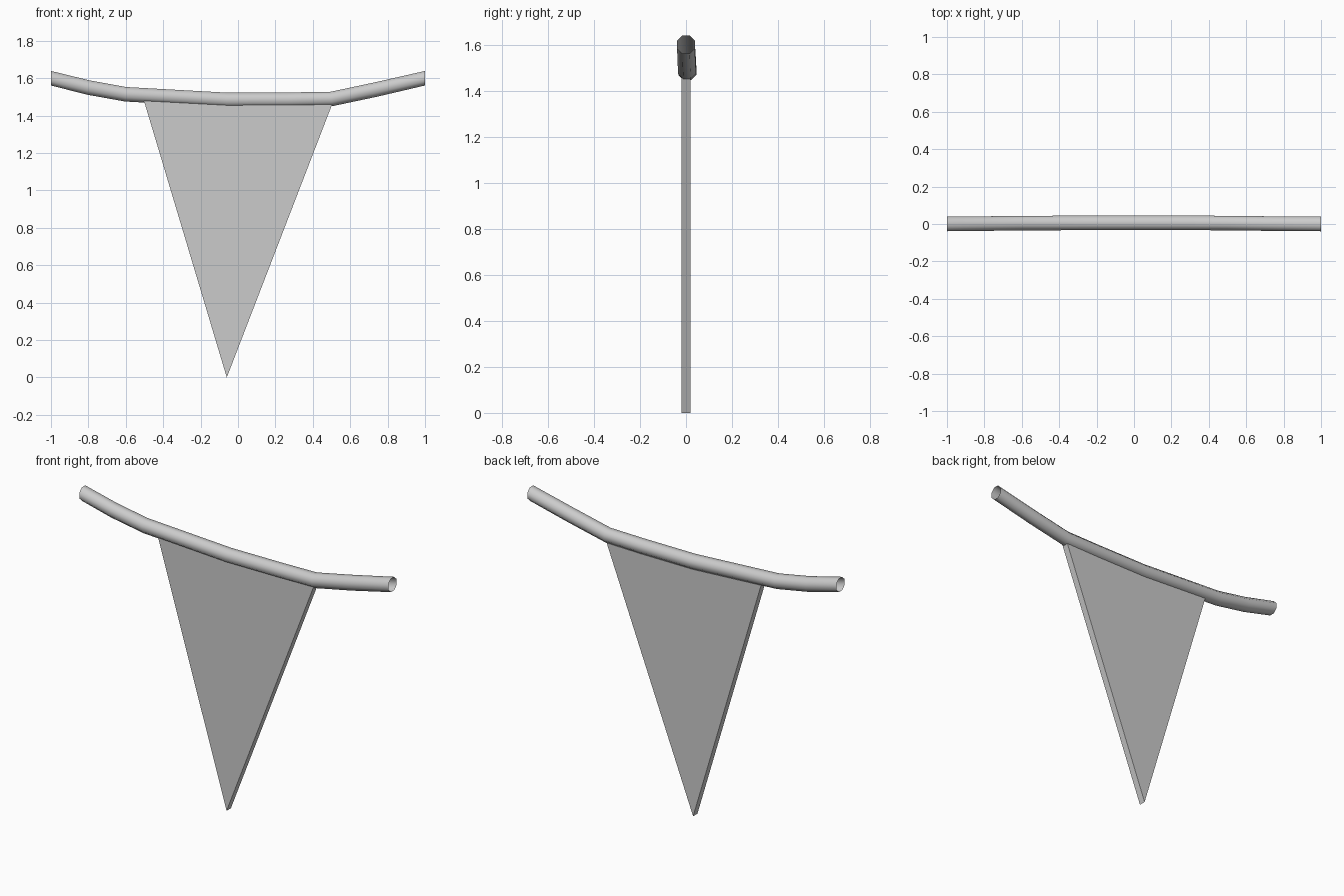
import bpy, bmesh
from math import cos, sin, pi, atan2

if "Cube" in bpy.data.objects:
    bpy.data.objects.remove(bpy.data.objects["Cube"])

def finish(bm, name):
    bmesh.ops.recalc_face_normals(bm, faces=bm.faces)
    me = bpy.data.meshes.new(name)
    bm.to_mesh(me)
    bm.free()
    ob = bpy.data.objects.new(name, me)
    bpy.context.collection.objects.link(ob)
    return ob

# Sagging rope: open eight-sided tube swept along a path (x, y, z)
path = [(-1, 0, 1.6), (-.8, .002, 1.55), (-.6, .005, 1.514), (-.06, .006, 1.484),
        (.27, .006, 1.485), (.5, .005, 1.489), (.74, .002, 1.54), (1, 0, 1.6)]
SIDES, RADIUS = 8, 0.042
bm = bmesh.new()
rings = []
for i, (x, y, z) in enumerate(path):
    tilt = 0
    if 0 < i < len(path) - 1:
        a, b = path[i - 1], path[i + 1]
        tilt = atan2(b[2] - a[2], b[0] - a[0])
    ring = []
    for k in range(SIDES):
        t = 2 * pi * (k + .5) / SIDES
        u, v = RADIUS * cos(t), RADIUS * sin(t)
        ring.append(bm.verts.new((x - v * sin(tilt), y + u, z + v * cos(tilt))))
    rings.append(ring)
for r, s in zip(rings, rings[1:]):
    for k in range(SIDES):
        n = (k + 1) % SIDES
        bm.faces.new((r[k], r[n], s[n], s[k]))
rope = finish(bm, "rope")
for p in rope.data.polygons:
    p.use_smooth = True

# Pennant: flat triangular slab whose top edge is tucked into the rope
outline = [(-.506, 1.49), (-.06, 0), (.511, 1.48), (-.06, 1.475)]
bm = bmesh.new()
front = bm.faces.new([bm.verts.new((x, -.02, z)) for x, z in outline])
ext = bmesh.ops.extrude_face_region(bm, geom=[front], use_keep_orig=True)
verts = [g for g in ext["geom"] if isinstance(g, bmesh.types.BMVert)]
bmesh.ops.translate(bm, verts=verts, vec=(0, .04, 0))
finish(bm, "pennant")
